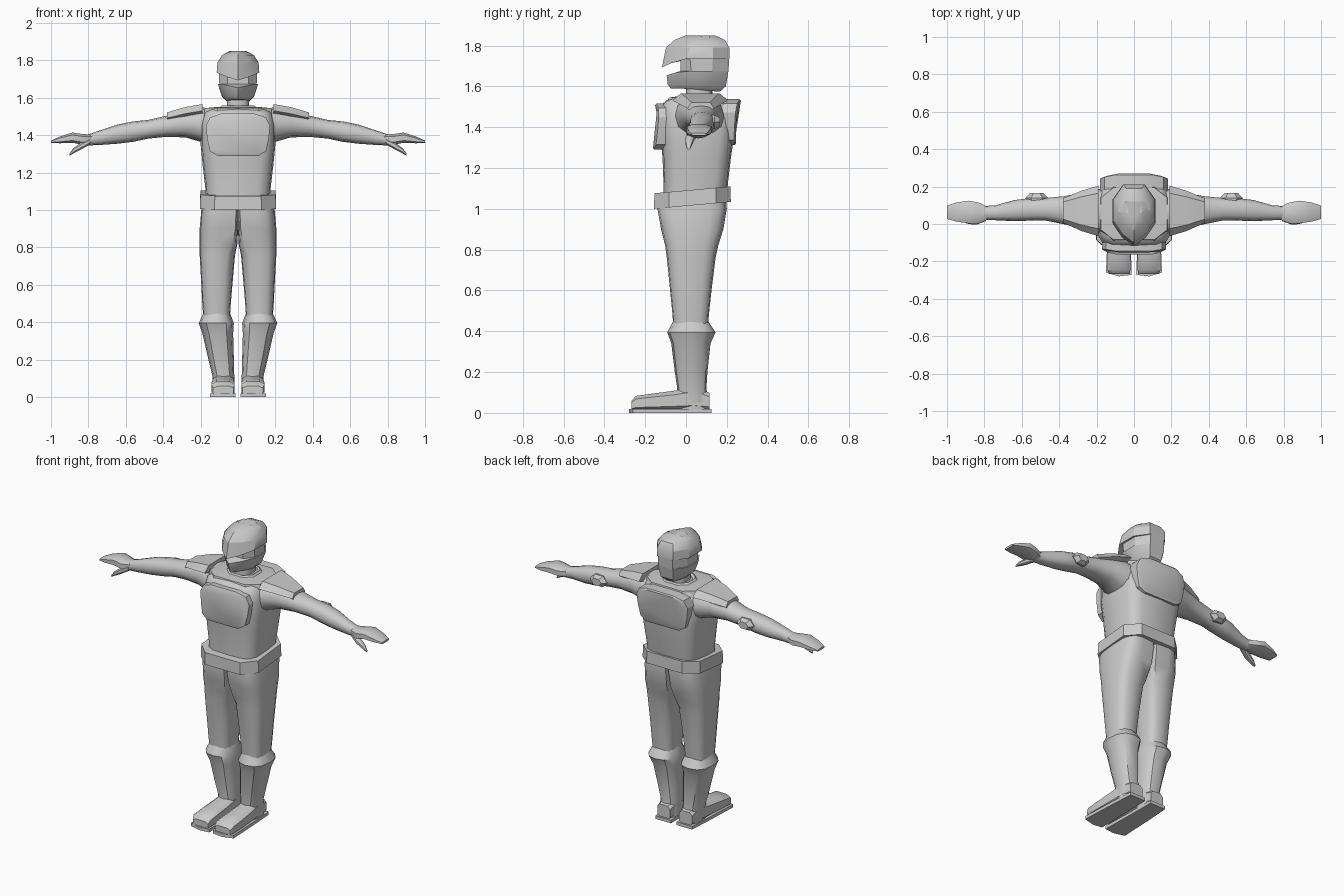
import bpy, bmesh, math

if "Cube" in bpy.data.objects:
    bpy.data.objects.remove(bpy.data.objects["Cube"])

grey = bpy.data.materials.new("plain_grey")
grey.diffuse_color = (0.6, 0.6, 0.6, 1)
grey.use_nodes = True
grey.node_tree.nodes["Principled BSDF"].inputs["Base Color"].default_value = grey.diffuse_color


def finish(name, bm, mirror=False, angle=40):
    bmesh.ops.recalc_face_normals(bm, faces=bm.faces[:])
    me = bpy.data.meshes.new(name)
    bm.to_mesh(me)
    bm.free()
    me.materials.append(grey)
    ob = bpy.data.objects.new(name, me)
    bpy.context.collection.objects.link(ob)
    bpy.ops.object.select_all(action='DESELECT')
    ob.select_set(True)
    bpy.context.view_layer.objects.active = ob
    bpy.ops.object.shade_smooth_by_angle(angle=math.radians(angle))
    if mirror:
        m = ob.modifiers.new("Mirror", 'MIRROR')
        m.use_mirror_merge = False
    return ob


def loft(name, rings, mirror=False, angle=40):
    """Skin a list of equal-length point rings and cap both ends."""
    bm = bmesh.new()
    vs = [[bm.verts.new(p) for p in r] for r in rings]
    n = len(vs[0])
    for a, b in zip(vs, vs[1:]):
        for i in range(n):
            j = (i + 1) % n
            bm.faces.new((a[i], a[j], b[j], b[i]))
    bm.faces.new(vs[0])
    bm.faces.new(vs[-1])
    return finish(name, bm, mirror, angle)


def oval(u0, u1, v0, v1, n=16, p=0.7, inner=None):
    """Rounded box outline; inner is the squareness of the low-u side."""
    pts = []
    for k in range(n):
        a = 2 * math.pi * (k + (0.5 if n == 8 else 0)) / n
        c, s = math.cos(a), math.sin(a)
        e = inner if inner and c < 0 else p
        u = (u0 + u1) / 2 + (u1 - u0) / 2 * math.copysign(abs(c) ** e, c)
        v = (v0 + v1) / 2 + (v1 - v0) / 2 * math.copysign(abs(s) ** p, s)
        pts.append((u, v))
    return pts


def zring(z, x0, x1, y0, y1, tilt=0, **kw):
    return [(u, v, z + tilt * v) for u, v in oval(x0, x1, y0, y1, **kw)]


def xring(x, y0, y1, z0, z1, **kw):
    return [(x, u, v) for u, v in oval(y0, y1, z0, z1, **kw)]


def yring(y, x0, x1, z0, z1, **kw):
    return [(u, y, v) for u, v in oval(x0, x1, z0, z1, **kw)]


# Torso: half width, front, back at each height
loft("torso", [zring(z, -w, w, f, b, p=0.5) for z, w, f, b in (
    (1.04, .17, -.11, .19), (1.12, .175, -.11, .205), (1.25, .19, -.115, .22),
    (1.35, .2, -.125, .235), (1.45, .2, -.13, .235), (1.515, .185, -.115, .215),
    (1.54, .16, -.085, .19))])

# Chest and back plates: outline bulged towards the middle
OUTLINE = [(.09, 1.515), (.15, 1.495), (.172, 1.45), (.165, 1.38),
           (.15, 1.315), (.11, 1.29)]


def plate(name, side, mid, edge, root, dz, lean, grow):
    half = [(x * grow, z + dz) for x, z in OUTLINE]
    outline = half + [(-x, z) for x, z in reversed(half)]

    def layer(s, depth):
        return [(x * s, depth(x) + side * lean * (z - 1.4),
                 1.41 + dz + (z - 1.41 - dz) * s) for x, z in outline]
    surf = lambda x: mid + (edge - mid) * (x / .17) ** 2
    loft(name, [layer(1, lambda x: root), layer(1, surf),
                layer(.93, lambda x: surf(x) + side * .006)], angle=30)


plate("chest_plate", -1, -.158, -.137, -.07, 0, -.06, 1)
plate("back_plate", 1, .256, .238, .17, .022, .09, 1.05)

# Collar and neck
loft("yoke", [zring(z, -w, w, f, b, n=8, p=.55) for z, w, f, b in (
    (1.51, .19, -.1, .21), (1.545, .185, -.09, .2), (1.55, .13, -.05, .17))], angle=25)
loft("collar", [zring(z, -w, w, f, b, n=8, p=.8) for z, w, f, b in (
    (1.53, .125, -.04, .17), (1.56, .09, -.02, .15), (1.545, .07, 0, .14))], angle=25)
loft("neck", [zring(z, -.06, .06, .0, .13, n=12) for z in (1.5, 1.64)])


# Helmet with a keeled front and a cut visor slot
def head_ring(z, w, f, b, drop=0, slot=None, rise=0):
    half = [(.55 * w, f + .045), (w, f + .12), (w, b - .08), (.5 * w, b)]
    pts = [(0, f)] + half + [(-x, y) for x, y in reversed(half)]
    if slot is not None:
        pts = [(x, max(y, slot)) for x, y in pts]
    return [(x, y, z + drop * min(0, y + .025) + rise * max(0, y)) for x, y in pts]


loft("helmet", [
    head_ring(1.59, .062, -.075, .165, rise=-.1),
    head_ring(1.61, .085, -.09, .195, rise=-.05),
    head_ring(1.675, .108, -.095, .208, .3),
    head_ring(1.675, .1, -.095, .208, slot=-.027),
    head_ring(1.735, .102, -.1, .212, slot=-.027),
    head_ring(1.735, .114, -.118, .212, .45),
    head_ring(1.79, .11, -.098, .212),
    head_ring(1.828, .085, -.055, .19),
    head_ring(1.85, .045, .0, .14)], angle=32)

# Belt, higher at the back
loft("belt", [zring(z, -w, w, f, b, tilt=.09, n=8, p=.55) for z, w, f, b in (
    (1.018, .19, -.13, .2), (1.014, .213, -.165, .228),
    (1.09, .21, -.163, .226), (1.088, .17, -.12, .19))], angle=20)

# Trousers: inner side is squared where the legs join
loft("trouser_leg", [zring(z, i, o, f, b, p=.65, inner=q) for z, i, o, f, b, q in (
    (1.06, 0, .185, -.13, .195, .12), (1.0, 0, .196, -.14, .2, .12),
    (.9, 0, .205, -.122, .183, .15), (.82, .003, .206, -.102, .158, .3),
    (.76, .016, .205, -.094, .145, .6), (.6, .03, .196, -.078, .125, .7),
    (.48, .04, .19, -.066, .112, .7), (.38, .045, .18, -.06, .105, .7))], mirror=True)

# Boot shaft with a flared cuff
loft("boot_shaft", [zring(z, i, o, f, b, n=12, p=.8) for z, i, o, f, b in (
    (.455, .045, .183, -.06, .105), (.395, .022, .21, -.092, .145),
    (.34, .026, .19, -.072, .12), (.2, .022, .158, -.055, .105),
    (.12, .02, .138, -.043, .1), (.02, .02, .132, -.05, .112))],
    mirror=True, angle=35)

# Foot and its thin sole
loft("boot_foot", [yring(y, i, o, .01, t, n=8, p=.6) for y, i, o, t in (
    (.115, .03, .125, .1), (.04, .02, .135, .13), (-.05, .018, .14, .112),
    (-.16, .016, .145, .097), (-.245, .015, .146, .085), (-.268, .022, .135, .06))],
    mirror=True)
loft("boot_sole", [[(x, y, z) for x, y in (
    (.02, .125), (.13, .125), (.14, -.03), (.15, -.26), (.08, -.28), (.013, -.272),
    (.018, -.05))] for z in (0, .02)], mirror=True, angle=30)

# Arm: front, back, bottom, top along x
loft("arm", [xring(x, f, b, lo, hi, n=12, p=.85) for x, f, b, lo, hi in (
    (.13, -.07, .19, 1.33, 1.54), (.2, -.05, .185, 1.365, 1.55),
    (.28, -.02, .165, 1.388, 1.532), (.38, .0, .148, 1.392, 1.505),
    (.48, .02, .138, 1.382, 1.482), (.56, .018, .138, 1.365, 1.474),
    (.64, .015, .128, 1.355, 1.458), (.74, .02, .1, 1.348, 1.425),
    (.81, .022, .095, 1.345, 1.402))], mirror=True, angle=50)

# Mitten hand and thumb
loft("hand", [xring(x, f, b, lo, hi, n=8, p=.7) for x, f, b, lo, hi in (
    (.775, .025, .09, 1.35, 1.405), (.83, .0, .118, 1.348, 1.408),
    (.885, .0, .128, 1.358, 1.416), (.95, .01, .118, 1.356, 1.395),
    (1.0, .025, .1, 1.358, 1.372))], mirror=True)
loft("thumb", [xring(x, f, b, lo, hi, n=8, p=.8) for x, f, b, lo, hi in (
    (.79, .015, .06, 1.35, 1.385), (.84, -.004, .04, 1.322, 1.362),
    (.88, -.002, .03, 1.302, 1.332), (.902, .005, .02, 1.29, 1.302))], mirror=True)

# Shoulder guard: bent plate over the upper arm
loft("shoulder_guard", [[(x, c - w, z - d), (x, c - .7 * w, z), (x, c + .7 * w, z),
                         (x, c + w, z - d), (x, c + .6 * w, z - d - .02),
                         (x, c - .6 * w, z - d - .02)] for x, c, w, z, d in (
    (.19, .07, .135, 1.566, .035), (.28, .07, .108, 1.551, .035),
    (.38, .072, .065, 1.522, .03))], mirror=True, angle=25)

# Elbow pad on the back of the arm
loft("elbow_pad", [[(.52 + s * .06 * math.cos(k * math.pi / 3), y,
                     1.425 + s * .04 * math.sin(k * math.pi / 3)) for k in range(6)]
                   for s, y in ((.85, .1), (1, .14), (.6, .166))], mirror=True, angle=30)
